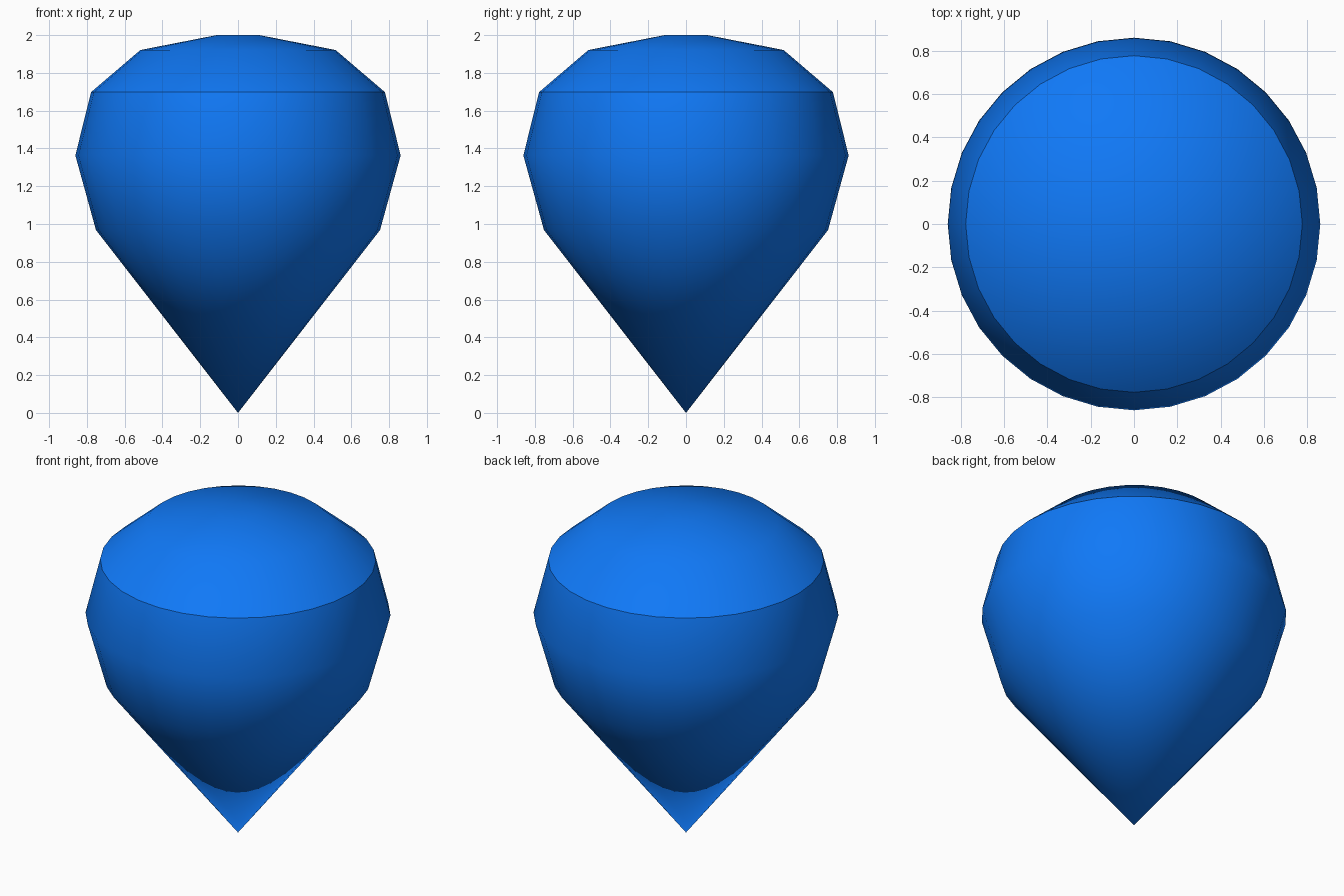
import bpy, bmesh, math

if "Cube" in bpy.data.objects:
    bpy.data.objects.remove(bpy.data.objects["Cube"])

# Half profile of the drop: (radius, height) from tip to crown
PROFILE = [(0, 0), (0.752, 0.968), (0.861, 1.363), (0.778, 1.698),
           (0.517, 1.921), (0.113, 2.0), (0, 2.0)]
SIDES = 32

# Lathe the profile around z
bm = bmesh.new()
verts = [bm.verts.new((r, 0, z)) for r, z in PROFILE]
edges = [bm.edges.new(pair) for pair in zip(verts, verts[1:])]
bmesh.ops.spin(bm, geom=verts + edges, cent=(0, 0, 0), axis=(0, 0, 1),
               angle=math.tau, steps=SIDES, use_merge=False)
bmesh.ops.remove_doubles(bm, verts=bm.verts, dist=0.0005)
bmesh.ops.recalc_face_normals(bm, faces=bm.faces)

# Smooth shading with one crisp shoulder ring
for f in bm.faces:
    f.smooth = True
for e in bm.edges:
    e.smooth = not all(abs(v.co.z - 1.698) < 0.001 for v in e.verts)

mesh = bpy.data.meshes.new("drop_body")
bm.to_mesh(mesh)
bm.free()
body = bpy.data.objects.new("drop_body", mesh)
bpy.context.collection.objects.link(body)

# Blue finish
blue = bpy.data.materials.new("blue")
blue.diffuse_color = (0.005, 0.19, 0.93, 1)
blue.use_nodes = True
blue.node_tree.nodes["Principled BSDF"].inputs["Base Color"].default_value = blue.diffuse_color
mesh.materials.append(blue)
